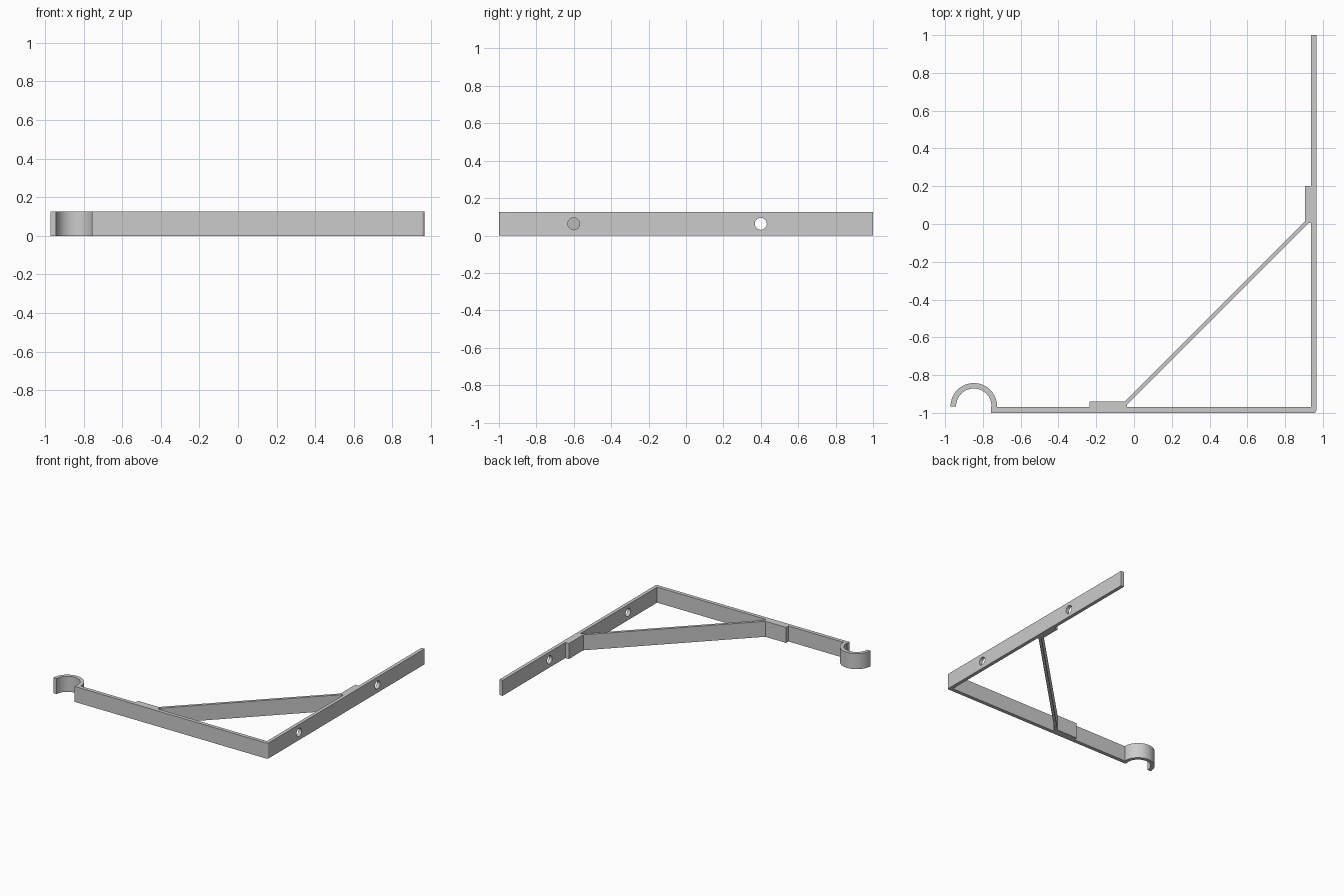
import bpy, bmesh, math

if "Cube" in bpy.data.objects:
    bpy.data.objects.remove(bpy.data.objects["Cube"])

DEPTH = 0.125


def extrude_profile(name, points):
    """Extrude a counter-clockwise xy outline up to the bracket depth."""
    bm = bmesh.new()
    face = bm.faces.new([bm.verts.new((x, y, 0)) for x, y in points])
    grown = bmesh.ops.extrude_face_region(bm, geom=[face])["geom"]
    bmesh.ops.translate(bm, vec=(0, 0, DEPTH),
                        verts=[v for v in grown if isinstance(v, bmesh.types.BMVert)])
    bmesh.ops.recalc_face_normals(bm, faces=bm.faces)
    mesh = bpy.data.meshes.new(name)
    bm.to_mesh(mesh)
    bm.free()
    obj = bpy.data.objects.new(name, mesh)
    bpy.context.collection.objects.link(obj)
    return obj


def arc(cx, cy, r, start, end, n):
    angles = [math.radians(start + (end - start) * i / n) for i in range(n + 1)]
    return [(cx + r * math.cos(a), cy + r * math.sin(a)) for a in angles]


def rect(x0, y0, x1, y1):
    return [(x0, y0), (x1, y0), (x1, y1), (x0, y1)]


def smooth(obj):
    bpy.ops.object.select_all(action='DESELECT')
    obj.select_set(True)
    bpy.context.view_layer.objects.active = obj
    bpy.ops.object.shade_smooth_by_angle(angle=math.radians(30))


# Wall plate with a slightly rounded outer corner
plate = extrude_profile("wall_plate", [(0.937, -1.0)]
                        + arc(0.952, -0.987, 0.013, -90, 0, 6)
                        + [(0.965, 1.0), (0.937, 1.0)])

# Screw holes through the wall plate
for i, y in enumerate((-0.6, 0.4)):
    bpy.ops.mesh.primitive_cylinder_add(vertices=32, radius=0.032, depth=0.2,
                                        location=(0.95, y, DEPTH / 2),
                                        rotation=(0, math.pi / 2, 0))
    cutter = bpy.context.object
    cutter.name = f"screw_hole_cutter_{i + 1}"
    cutter.hide_render = True
    cutter.display_type = 'WIRE'
    mod = plate.modifiers.new("screw_hole", 'BOOLEAN')
    mod.operation, mod.solver, mod.object = 'DIFFERENCE', 'EXACT', cutter
    bpy.context.view_layer.objects.active = plate
    bpy.ops.object.modifier_apply(modifier=mod.name)
    bpy.data.objects.remove(cutter)
smooth(plate)

# Horizontal arm and the two thickened pads
extrude_profile("arm", rect(-0.757, -1.0, 0.937, -0.97))
extrude_profile("arm_pad", rect(-0.235, -0.97, -0.036, -0.94))
extrude_profile("wall_pad", rect(0.906, 0.005, 0.937, 0.2))

# Diagonal brace between the pads
extrude_profile("brace", [(-0.036, -0.957), (0.926, 0.005), (0.906, 0.015), (-0.05, -0.94)])

# Half-round hook at the end of the arm
hook = extrude_profile("hook", [(-0.725, -0.972)] + arc(-0.848, -0.965, 0.123, 0, 180, 32)
                       + arc(-0.848, -0.965, 0.094, 180, 0, 32) + [(-0.754, -0.972)])
smooth(hook)
